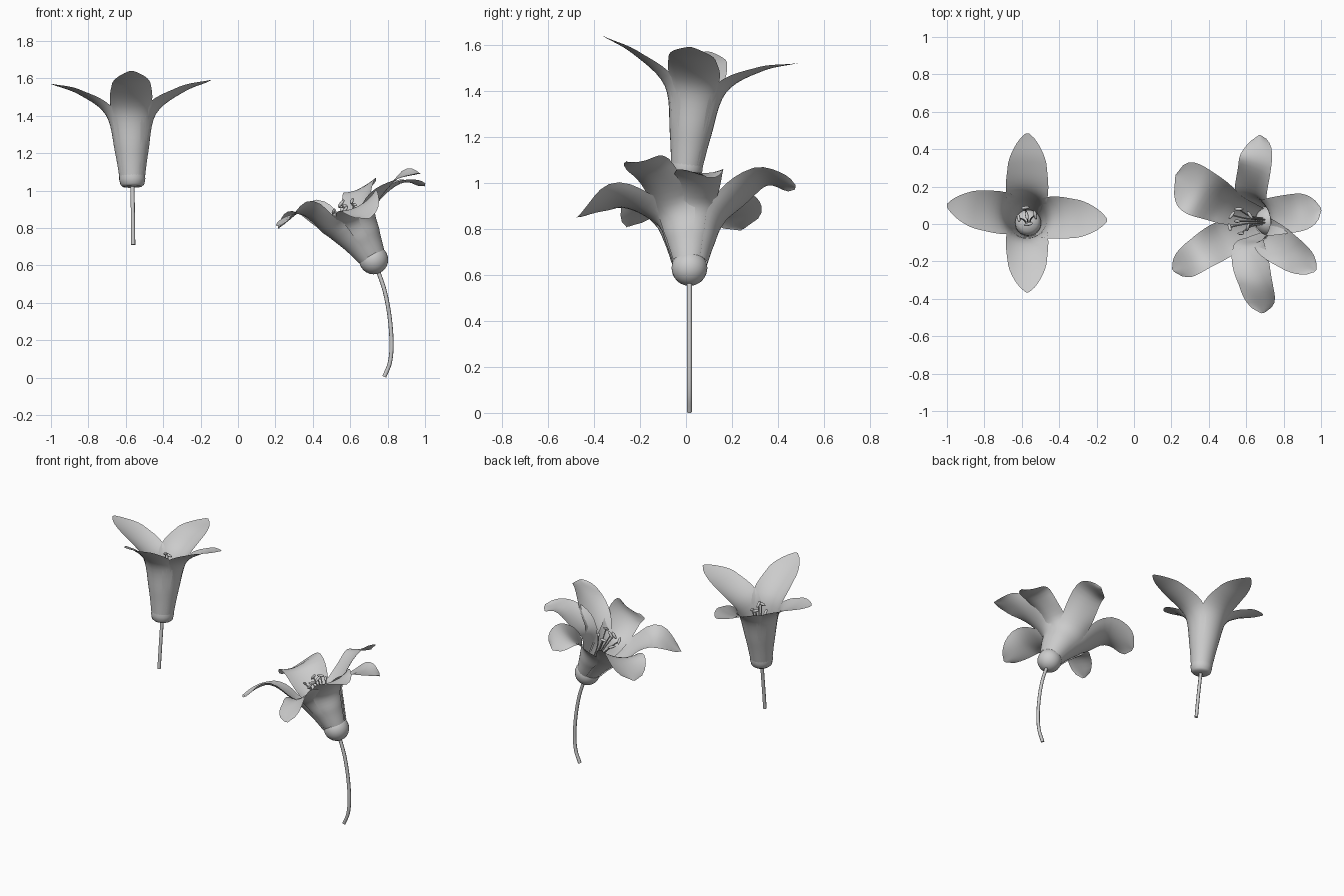
import bpy, bmesh, math
from mathutils import Vector as V

if "Cube" in bpy.data.objects:
    bpy.data.objects.remove(bpy.data.objects["Cube"])


def spline(pts, s, t):
    """Catmull-Rom through points or numbers"""
    def g(i):
        if i < 0:
            return pts[0] * 2 - pts[1]
        if i >= len(pts):
            return pts[-1] * 2 - pts[-2]
        return pts[i]
    a, b, c, d = g(s - 1), g(s), g(s + 1), g(s + 2)
    return (b * 2 + (c - a) * t + (a * 2 - b * 5 + c * 4 - d) * t**2
            + (b * 3 - a - c * 3 + d) * t**3) * 0.5


def finish(name, bm):
    me = bpy.data.meshes.new(name)
    bm.to_mesh(me)
    bm.free()
    me.shade_smooth()
    ob = bpy.data.objects.new(name, me)
    bpy.context.collection.objects.link(ob)
    return ob


def tube(name, pts, radius):
    cu = bpy.data.curves.new(name, 'CURVE')
    cu.dimensions = '3D'
    cu.bevel_depth = radius
    cu.bevel_resolution = 2
    cu.use_fill_caps = True
    fine = [spline(pts, s, k / 5) for s in range(len(pts) - 1) for k in range(5)] + [pts[-1]]
    sp = cu.splines.new('POLY')
    sp.points.add(len(fine) - 1)
    for p, q in zip(sp.points, fine):
        p.co = (*q, 1)
    ob = bpy.data.objects.new(name, cu)
    bpy.context.collection.objects.link(ob)


def petal(name, o, a, tip, lift, rad, hts, wid, blunt, ripple, gap=0.0):
    """Curved blade: hugs the bell up to the throat, then arches out to its tip"""
    d = tip - o
    out = (d - a * d.dot(a)).normalized()
    side = a.cross(out)
    pts = [o + out * (r + gap) + a * h for r, h in zip(rad, hts)]
    pts += [pts[-1].lerp(tip, 0.5) + V((0, 0, lift)), tip]
    curl = rad + [0.28, 0.45]
    widths = wid + [wid[-1] * 0.85]
    n, m = 6, 10
    bm = bmesh.new()
    rows = []
    steps = [(s, k / n) for s in range(4) for k in range(n)] + [(3, 1.0)]
    for s, t in steps:
        p = spline(pts, s, t)
        tan = (spline(pts, s, min(t + .02, 1)) - spline(pts, s, max(t - .02, 0))).normalized()
        across = (side - tan * side.dot(tan)).normalized()
        nor = tan.cross(across)
        if nor.dot(a - out) < 0:
            nor = -nor
        w = spline(widths, s, t)
        if s == 3:
            w *= max((1 - t**blunt), 0.02)**0.6
        R = curl[s] * (1 - t) + curl[s + 1] * t
        row = []
        for j in range(m + 1):
            v = 2 * j / m - 1
            ang = v * w / R
            wave = ripple * v * abs(v) * math.sin((s + t) * 4.5) if s > 1 else 0
            row.append(bm.verts.new(p + across * R * math.sin(ang)
                                    + nor * (R * (1 - math.cos(ang)) + wave)))
        rows.append(row)
    for r0, r1 in zip(rows, rows[1:]):
        for j in range(m):
            bm.faces.new((r0[j], r0[j + 1], r1[j + 1], r1[j]))
    finish(name, bm)


def lathe(name, o, a, profile, seg=24):
    q = a.to_track_quat('Z', 'Y')
    bm = bmesh.new()
    rings = [[bm.verts.new(o + q @ V((r * math.cos(2 * math.pi * i / seg),
                                      r * math.sin(2 * math.pi * i / seg), h)))
              for i in range(seg)] for r, h in profile]
    for r0, r1 in zip(rings, rings[1:]):
        for i in range(seg):
            k = (i + 1) % seg
            bm.faces.new((r0[i], r0[k], r1[k], r1[i]))
    bmesh.ops.remove_doubles(bm, verts=bm.verts, dist=1e-4)
    finish(name, bm)


def stamens(name, o, a, length, spread, count):
    q = a.to_track_quat('Z', 'Y')
    for i in range(count + 1):
        ang = 2 * math.pi * i / count
        r = spread if i < count else 0
        ln = length * (0.92 + 0.08 * (i % 2)) if i < count else length * 1.06
        e = V((math.cos(ang), math.sin(ang), 0))
        end = o + q @ (e * r + V((0, 0, ln)))
        tube(f"{name}_filament_{i}",
             [o + q @ (e * r * .2), o + q @ (e * r * .45 + V((0, 0, ln * .6))), end], 0.004)
        # anther lies across the filament tip
        bm = bmesh.new()
        bmesh.ops.create_uvsphere(bm, u_segments=8, v_segments=6, radius=1)
        tq = V((-math.sin(ang), math.cos(ang), 0.4)).to_track_quat('Z', 'Y')
        for v in bm.verts:
            v.co = end + q @ (tq @ V((v.co.x * .009, v.co.y * .009, v.co.z * .026)))
        finish(f"{name}_anther_{i}", bm)


# upright four-petalled flower
oa, aa = V((-0.565, 0, 1.04)), V((-0.02, 0.11, 0.99)).normalized()
tips_a = [(-0.145, 0.02, 1.59), (-0.57, 0.485, 1.52), (-1.0, 0.10, 1.57), (-0.57, -0.365, 1.64)]
for i, t in enumerate(tips_a):
    petal(f"upright_petal_{i}", oa, aa, V(t), 0.028, [0.064, 0.09, 0.135], [0.0, 0.17, 0.37],
          [0.055, 0.085, 0.125, 0.105], 1.35, 0.0)
lathe("upright_cup", oa, aa, [(0, -0.02), (0.05, -0.02), (0.064, -0.008), (0.07, 0.02),
                              (0.069, 0.07), (0.05, 0.1), (0, 0.115)])
tube("upright_stem", [V((-0.56, -0.042, 0.71)), V((-0.562, -0.022, 0.88)), V((-0.565, 0, 1.04))], 0.011)
stamens("upright", oa + aa * 0.05, aa, 0.34, 0.045, 4)

# leaning six-petalled flower: tip, lift, widest half-width, bluntness
ob, ab = V((0.725, 0.015, 0.63)), V((-0.5, 0, 0.866)).normalized()
petals_b = [((0.22, 0.25, 0.80), 0.10, 0.14, 4.0), ((0.21, -0.25, 0.81), 0.10, 0.10, 2.6),
            ((0.69, -0.475, 0.85), 0.075, 0.11, 2.6), ((0.97, -0.25, 1.09), 0.06, 0.10, 1.9),
            ((1.0, 0.08, 1.03), 0.065, 0.105, 2.6), ((0.67, 0.475, 0.98), 0.09, 0.10, 2.6)]
for i, (t, lift, w, bl) in enumerate(petals_b):
    petal(f"leaning_petal_{i}", ob, ab, V(t), lift, [0.07, 0.10, 0.15], [0.02, 0.12, 0.24],
          [0.05, 0.075, 0.105, w], bl, 0.009, 0.008 * (i % 2))
ball = [(0.078 * math.sin(math.pi * k / 12), -0.078 * math.cos(math.pi * k / 12)) for k in range(13)]
lathe("leaning_bulb", ob, ab, ball)
tube("leaning_stem", [V((x, 0.015, z)) for x, z in
                      [(0.782, 0.004), (0.812, 0.08), (0.821, 0.18), (0.811, 0.32),
                       (0.785, 0.46), (0.745, 0.58)]], 0.011)
stamens("leaning", ob + ab * 0.05, ab, 0.28, 0.065, 6)
